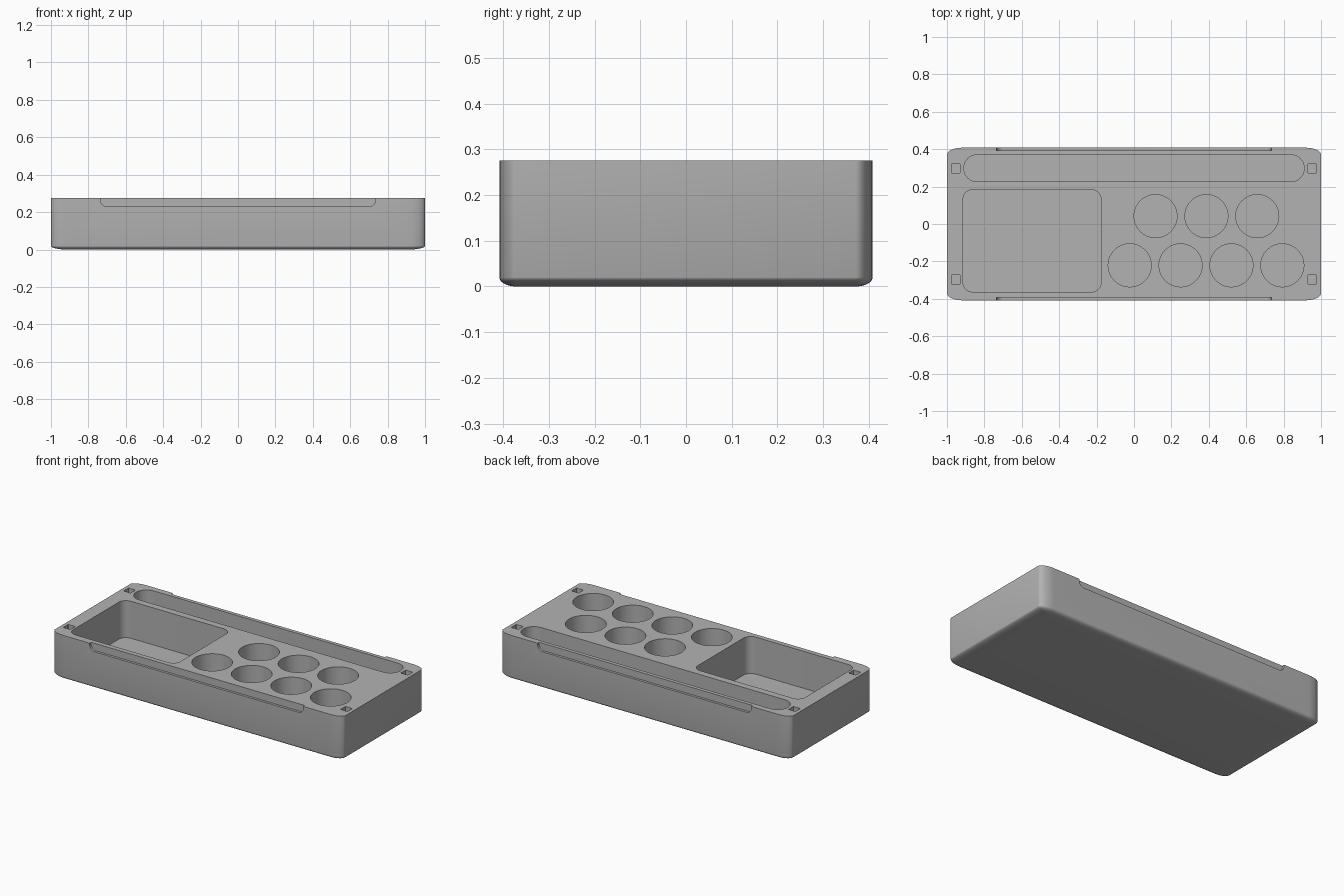
import bpy, bmesh, math
from mathutils import Matrix

scene_cube = bpy.data.objects.get("Cube")
if scene_cube:
    bpy.data.objects.remove(scene_cube, do_unlink=True)

HX, HY, H = 1.0, 0.408, 0.275      # half length, half depth, height
RX, RY, RZ = 0.085, 0.037, 0.02    # stretched edge rounding

grey = bpy.data.materials.new("plain grey")
grey.use_nodes = True
colour = (0.45, 0.45, 0.45, 1)
grey.diffuse_color = colour
grey.node_tree.nodes["Principled BSDF"].inputs["Base Color"].default_value = colour


def outline(hx, hy, rx, ry, steps=10):
    """Points of a rectangle with rounded corners."""
    pts = []
    for q, (sx, sy) in enumerate([(1, 1), (-1, 1), (-1, -1), (1, -1)]):
        for i in range(steps + 1):
            a = math.pi / 2 * (q + i / steps)
            pts.append((sx * (hx - rx) + rx * math.cos(a),
                        sy * (hy - ry) + ry * math.sin(a)))
    return pts


def loft(name, rings):
    """Skin a stack of (points, z) rings and close both ends."""
    bm = bmesh.new()
    loops = [[bm.verts.new((x, y, z)) for x, y in pts] for pts, z in rings]
    n = len(loops[0])
    for a, b in zip(loops, loops[1:]):
        for i in range(n):
            j = (i + 1) % n
            bm.faces.new((a[i], a[j], b[j], b[i]))
    bm.faces.new(loops[0][::-1])
    bm.faces.new(loops[-1])
    bmesh.ops.remove_doubles(bm, verts=bm.verts, dist=1e-5)
    bmesh.ops.recalc_face_normals(bm, faces=bm.faces)
    mesh = bpy.data.meshes.new(name)
    bm.to_mesh(mesh)
    bm.free()
    mesh.materials.append(grey)
    obj = bpy.data.objects.new(name, mesh)
    bpy.context.collection.objects.link(obj)
    return obj


# Body: rounded block with a softened lower edge
rings = []
for i in range(9):
    a = math.pi / 2 * i / 8
    k = math.sin(a)
    rings.append((outline(HX - RX * (1 - k), HY - RY * (1 - k), RX * k, RY * k),
                  RZ * (1 - math.cos(a))))
rings.append((outline(HX, HY, RX, RY), H))
body = loft("organiser_tray", rings)

cutters = []


def pocket(name, x, y, hx, hy, r, depth, steps=10):
    """Cutter for a recess sunk from the top face."""
    pts = [(x + px, y + py) for px, py in outline(hx, hy, r, r, steps)]
    cutters.append(loft(name, [(pts, H - depth), (pts, H + 0.1)]))


# Large compartment and long slot
pocket("compartment_cutter", -0.545, -0.09, 0.369, 0.273, 0.05, 0.23)
pocket("long_slot_cutter", 0, 0.298, 0.91, 0.072, 0.0719, 0.16, 14)

# Round wells in two staggered rows
for start, y, count in [(0.115, 0.042, 3), (-0.023, -0.221, 4)]:
    for i in range(count):
        pocket("well_cutter", start + 0.272 * i, y, 0.115, 0.115, 0.1149, 0.23, 14)

# Small square sockets near the corners
for sx in (-1, 1):
    for sy in (-1, 1):
        pocket("socket_cutter", sx * 0.953, sy * 0.296, 0.024, 0.024, 0.0005, 0.03, 1)

# Shallow grip recesses along the front and back upper edges
for side in (-1, 1):
    pts = outline(0.735, 0.15, 0.035, 0.035)
    grip = loft("grip_cutter", [(pts, -0.1), (pts, 0.1)])
    grip.data.transform(Matrix.Translation((0, side * (HY + 0.085), 0.38))
                        @ Matrix.Rotation(math.pi / 2, 4, 'X'))
    cutters.append(grip)

# Cut every recess, then bake the result
for c in cutters:
    mod = body.modifiers.new(c.name, 'BOOLEAN')
    mod.operation = 'DIFFERENCE'
    mod.solver = 'EXACT'
    mod.object = c
bpy.context.view_layer.update()
cut_mesh = bpy.data.meshes.new_from_object(
    body.evaluated_get(bpy.context.evaluated_depsgraph_get()))
body.modifiers.clear()
body.data = cut_mesh
for c in cutters:
    bpy.data.objects.remove(c, do_unlink=True)

bpy.ops.object.select_all(action='DESELECT')
body.select_set(True)
bpy.context.view_layer.objects.active = body
bpy.ops.object.shade_smooth_by_angle(angle=math.radians(35))
